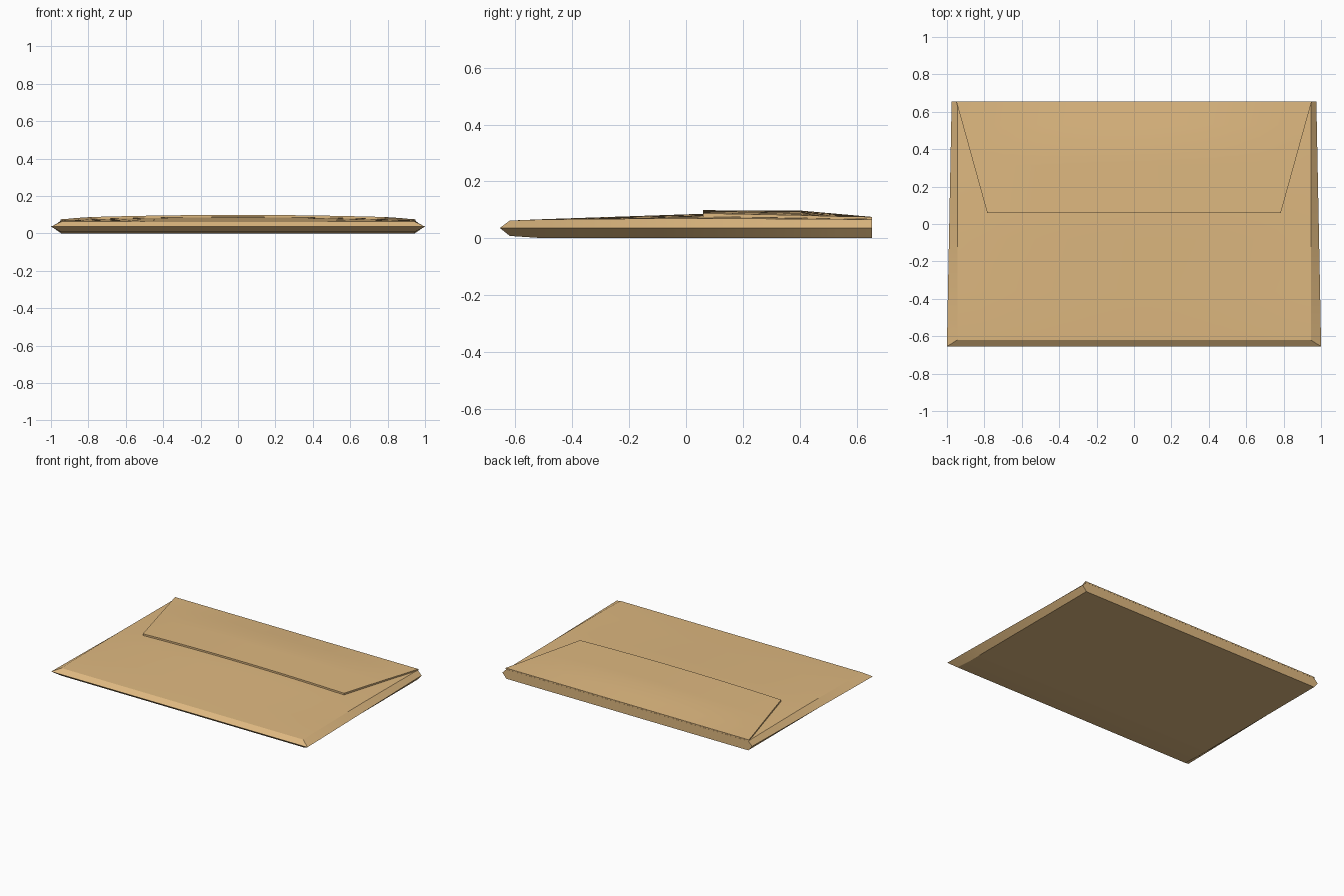
import bpy, bmesh

if "Cube" in bpy.data.objects:
    bpy.data.objects.remove(bpy.data.objects["Cube"])

paper = bpy.data.materials.new("manila_paper")
paper.diffuse_color = (0.73, 0.48, 0.215, 1)
paper.use_nodes = True
paper.node_tree.nodes["Principled BSDF"].inputs["Base Color"].default_value = paper.diffuse_color
NX = 16


def lerp(pts, t):
    for (a, u), (b, v) in zip(pts, pts[1:]):
        if t <= b:
            return u + (v - u) * (t - a) / (b - a)
    return pts[-1][1]


# height of the upper sheet along its side edges and along its centre line
EDGE = [(-0.62, 0.062), (-0.5, 0.066), (0.0, 0.07), (0.655, 0.066)]
CREST = [(-0.62, 0.062), (-0.5, 0.067), (0.06, 0.086), (0.4, 0.087), (0.655, 0.066)]


def top_z(x, y):
    e = lerp(EDGE, y)
    return e + (lerp(CREST, y) - e) * (1 - (x / 0.95) ** 2)


def strip(bm, a, b):
    for i in range(len(a) - 1):
        bm.faces.new((a[i], a[i + 1], b[i + 1], b[i]))


def finish(bm, name):
    bmesh.ops.remove_doubles(bm, verts=bm.verts, dist=1e-5)
    bmesh.ops.recalc_face_normals(bm, faces=bm.faces)
    me = bpy.data.meshes.new(name)
    bm.to_mesh(me)
    bm.free()
    me.materials.append(paper)
    ob = bpy.data.objects.new(name, me)
    bpy.context.collection.objects.link(ob)
    bpy.ops.object.select_all(action='DESELECT')
    ob.select_set(True)
    bpy.context.view_layer.objects.active = ob
    bpy.ops.object.shade_smooth_by_angle(angle=0.35)


def row(bm, w, y, z):
    xs = [w * (2 * i / NX - 1) for i in range(NX + 1)]
    return [bm.verts.new((x, y, z(x, y))) for x in xs]


# envelope body: bulged upper sheet, flat lower sheet, pinched side and front folds
bm = bmesh.new()
ys = [-0.62, -0.5, -0.36, -0.22, -0.08, 0.06, 0.23, 0.4, 0.53, 0.655]
tops, bots, lefts, rights = [], [], [], []
for y in ys:
    t = (y + 0.62) / 1.275
    tops.append(row(bm, 0.945, y, top_z))
    bots.append(row(bm, 0.945, y, lambda x, v: lerp([(-0.62, 0.008), (-0.5, 0), (0.655, 0)], v)))
    ry = -0.655 if y == -0.62 else y
    for side, s in ((lefts, -1), (rights, 1)):
        side.append(bm.verts.new((s * (1 - 0.025 * t), ry, 0.036)))
for j in range(len(ys) - 1):
    strip(bm, tops[j], tops[j + 1])
    strip(bm, bots[j], bots[j + 1])
    for side, i in ((lefts, 0), (rights, NX)):
        for sheet in (tops, bots):
            strip(bm, [sheet[j][i], side[j]], [sheet[j + 1][i], side[j + 1]])
# front fold
for sheet in (tops, bots):
    bm.faces.new([lefts[0]] + sheet[0] + [rights[0]])
# back wall
strip(bm, tops[-1], bots[-1])
for side, i in ((lefts, 0), (rights, NX)):
    bm.faces.new((tops[-1][i], bots[-1][i], side[-1]))
finish(bm, "envelope_body")

# closing flap: tapered sheet lying on the body
bm = bmesh.new()
lower, upper = [], []
for y in [0.06, 0.145, 0.23, 0.315, 0.4, 0.53, 0.655]:
    w = 0.785 + 0.165 * (y - 0.06) / 0.595
    h = lerp([(0.06, 0.0125), (0.655, 0.009)], y)
    lower.append(row(bm, w, y, lambda x, v: top_z(x, v) + 0.0005))
    upper.append(row(bm, w, y, lambda x, v: top_z(x, v) + h))
for sheet in (lower, upper):
    for a, b in zip(sheet, sheet[1:]):
        strip(bm, a, b)
for k in (0, -1):
    strip(bm, lower[k], upper[k])
    strip(bm, [r[k] for r in lower], [r[k] for r in upper])
finish(bm, "envelope_flap")
